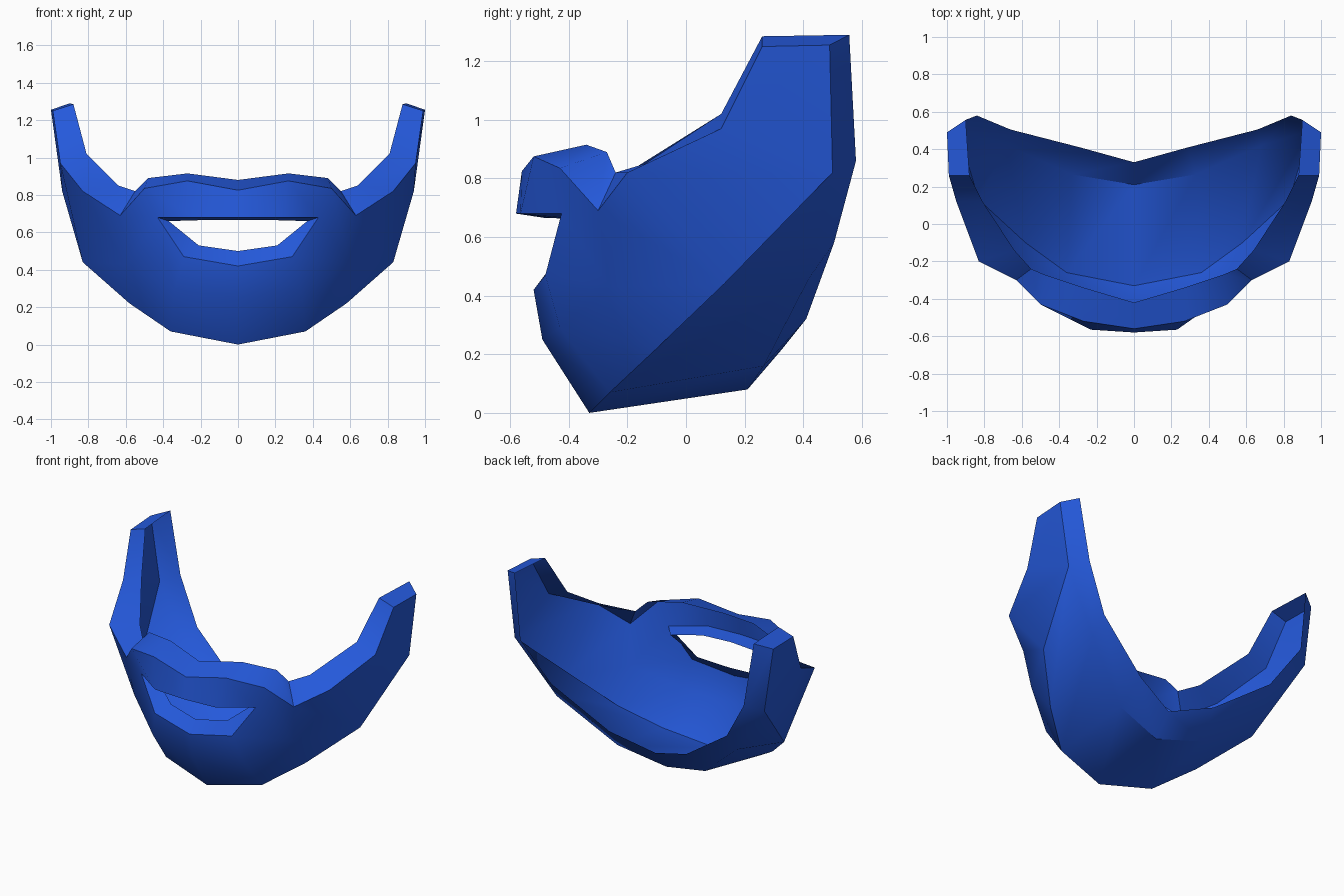
import bpy, bmesh, math

if "Cube" in bpy.data.objects:
    bpy.data.objects.remove(bpy.data.objects["Cube"])

# Key edge loops of the right half (x >= 0), from the centre line outwards
jaw = [(0, -.33, 0), (.36, -.26, .07), (.58, -.10, .22), (.83, .13, .44)]
back_outer = [(0, .21, .08), (.33, .265, .16), (.68, .42, .46), (.94, .50, .82), (1, .49, 1.255)]
back_inner = [(0, .33, .22), (.29, .41, .32), (.66, .505, .58), (.84, .58, .86), (.90, .557, 1.29)]
chin = [(0, -.49, .25), (.34, -.43, .29), (.60, -.26, .43)]
lower_lip = [(0, -.52, .42), (.29, -.48, .47), (.43, -.425, .68)]
lower_lip_in = [(0, -.46, .50), (.21, -.42, .53), (.37, -.36, .66)]
upper_lip = [(0, -.58, .68), (.23, -.565, .68), lower_lip[2]]
upper_lip_in = [(0, -.48, .665), (.20, -.46, .665), lower_lip_in[2]]
top_outer = [(0, -.56, .825), (.27, -.52, .875), (.50, -.43, .835), (.63, -.30, .69),
             (.83, -.20, .82), (.95, .12, .97), (.99, .26, 1.25), back_outer[4]]
top_inner = [(0, -.42, .88), (.27, -.34, .915), (.48, -.27, .89), (.55, -.24, .82),
             (.64, -.14, .85), (.81, .12, 1.02), (.88, .26, 1.285), back_inner[4]]

bm = bmesh.new()


def face(points):
    """Add a face and its mirror image."""
    bm.faces.new([bm.verts.new(p) for p in points])
    bm.faces.new([bm.verts.new((-x, y, z)) for x, y, z in reversed(points)])


def strip(a, b):
    """Bridge two rows of points with quads."""
    for i in range(len(a) - 1):
        face([a[i], a[i + 1], b[i + 1], b[i]])


# Underside, chin and lower lip
strip(jaw, back_outer[:4])
strip(chin, jaw[:3])
strip(lower_lip, chin)
# Moustache
strip(top_outer[:3], upper_lip)
# Cheeks and sideburns
strip(top_outer[2:7], [lower_lip[2], chin[2], jaw[3], back_outer[3], back_outer[4]])
face([chin[2], jaw[3], jaw[2]])
# Thickness rims: top edge, back edge and mouth opening
strip(top_inner, top_outer)
strip(back_outer, back_inner)
strip(lower_lip_in, lower_lip)
strip(upper_lip, upper_lip_in)

bmesh.ops.remove_doubles(bm, verts=bm.verts[:], dist=1e-4)
bmesh.ops.recalc_face_normals(bm, faces=bm.faces[:])

mesh = bpy.data.meshes.new("beard")
bm.to_mesh(mesh)
bm.free()
mat = bpy.data.materials.new("royal blue")
mat.diffuse_color = (.018, .10, .71, 1)
mat.use_nodes = True
mat.node_tree.nodes["Principled BSDF"].inputs["Base Color"].default_value = mat.diffuse_color
mesh.materials.append(mat)
beard = bpy.data.objects.new("beard", mesh)
bpy.context.collection.objects.link(beard)

# Smooth surface, crisp rims
bpy.context.view_layer.objects.active = beard
beard.select_set(True)
bpy.ops.object.shade_smooth_by_angle(angle=math.radians(40))
